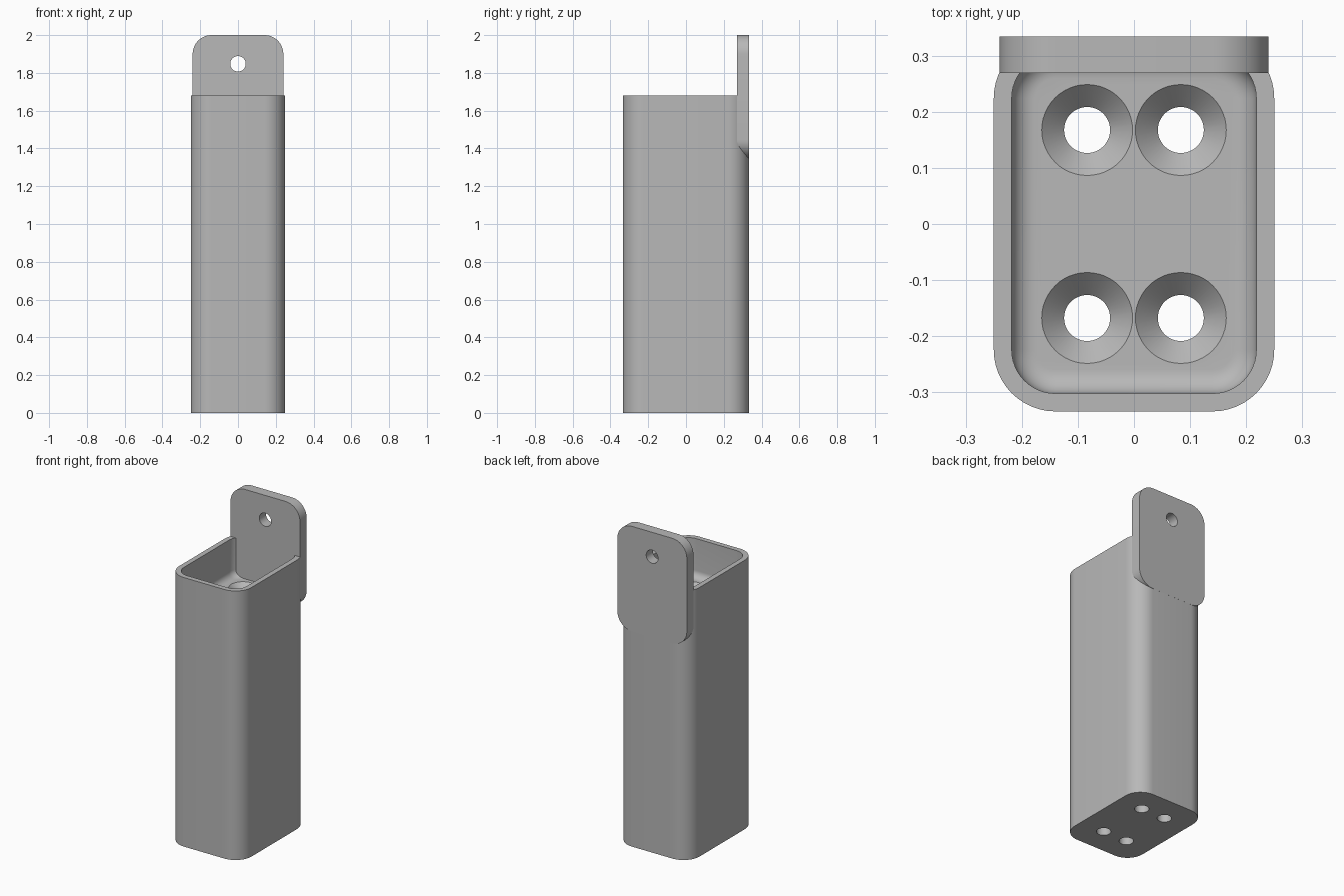
import bpy, bmesh
from math import sin, cos, pi
from mathutils import Matrix

if "Cube" in bpy.data.objects:
    bpy.data.objects.remove(bpy.data.objects["Cube"], do_unlink=True)

grey = bpy.data.materials.new("plain_grey")
grey.use_nodes = True
colour = (0.48, 0.48, 0.48, 1)
grey.diffuse_color = colour
grey.node_tree.nodes["Principled BSDF"].inputs["Base Color"].default_value = colour

STEPS = 12  # segments per quarter turn


def ring(hx, hy, r):
    """Rounded rectangle outline; becomes a circle when hx == hy == r."""
    pts = []
    for q, (sx, sy) in enumerate([(1, 1), (-1, 1), (-1, -1), (1, -1)]):
        for i in range(STEPS + 1):
            a = (q + i / STEPS) * pi / 2
            pts.append((sx * (hx - r) + r * cos(a), sy * (hy - r) + r * sin(a)))
    return pts


def loft(name, sections, centre=(0, 0), matrix=None):
    """Solid through sections (half width, half depth, corner radius, height)."""
    bm = bmesh.new()
    rings = [[bm.verts.new((x + centre[0], y + centre[1], h)) for x, y in ring(hx, hy, r)]
             for hx, hy, r, h in sections]
    for low, high in zip(rings, rings[1:]):
        for i in range(len(low)):
            j = (i + 1) % len(low)
            bm.faces.new((low[i], low[j], high[j], high[i]))
    bm.faces.new(rings[0][::-1])
    bm.faces.new(rings[-1])
    bmesh.ops.remove_doubles(bm, verts=bm.verts[:], dist=1e-5)
    bmesh.ops.recalc_face_normals(bm, faces=bm.faces[:])
    if matrix:
        bm.transform(matrix)
    mesh = bpy.data.meshes.new(name)
    bm.to_mesh(mesh)
    bm.free()
    mesh.materials.append(grey)
    obj = bpy.data.objects.new(name, mesh)
    bpy.context.collection.objects.link(obj)
    return obj


def select(obj):
    bpy.ops.object.select_all(action="DESELECT")
    obj.select_set(True)
    bpy.context.view_layer.objects.active = obj


def cut(obj, cutter):
    cutter.hide_render = True
    select(obj)
    mod = obj.modifiers.new("cut", "BOOLEAN")
    mod.operation = "DIFFERENCE"
    mod.solver = "EXACT"
    mod.object = cutter
    bpy.ops.object.modifier_apply(modifier=mod.name)
    bpy.data.objects.remove(cutter, do_unlink=True)


# Tall rounded block
HX, HY, R, TOP, WALL = 0.25, 0.334, 0.11, 1.68, 0.032
body = loft("body", [(HX, HY, R, 0), (HX, HY, R, TOP)])

# Shallow pocket in the top, with a filleted floor
FLOOR, FILLET = 1.44, 0.042
pocket = []
for k in range(9):
    a = k / 8 * pi / 2
    inset = WALL + FILLET * (1 - sin(a))
    pocket.append((HX - inset, HY - inset, R - inset, FLOOR + FILLET * (1 - cos(a))))
pocket.append((HX - WALL, HY - WALL, R - WALL, TOP + 0.1))
cut(body, loft("pocket_cutter", pocket))

# Four countersunk holes running down through the block
BORE, SINK = 0.041, 0.081
profile = [(BORE, -0.1), (BORE, FLOOR - SINK + BORE), (SINK, FLOOR), (SINK, FLOOR + 0.01)]
for sx in (-1, 1):
    for sy in (-1, 1):
        cut(body, loft("screw_cutter", [(r, r, r, h) for r, h in profile],
                       (sx * 0.0835, sy * 0.1675)))

# Rounded hanging plate at the back, with one hole
upright = Matrix.Rotation(pi / 2, 4, "X")  # local y -> z, local z -> -y
BOTTOM, BACK, FRONT = 1.345, -HY - 0.0004, -0.269
mid, half = (2 + BOTTOM) / 2, (2 - BOTTOM) / 2
plate = loft("hanging_plate", [(0.24, half, 0.1, BACK), (0.24, half, 0.1, FRONT)],
             (0, mid), upright)
cut(plate, loft("peg_cutter", [(BORE, BORE, BORE, h) for h in (-0.5, -0.1)],
                (0, 1.848), upright))

for obj in (body, plate):
    select(obj)
    bpy.ops.object.shade_smooth_by_angle(angle=pi / 6)
